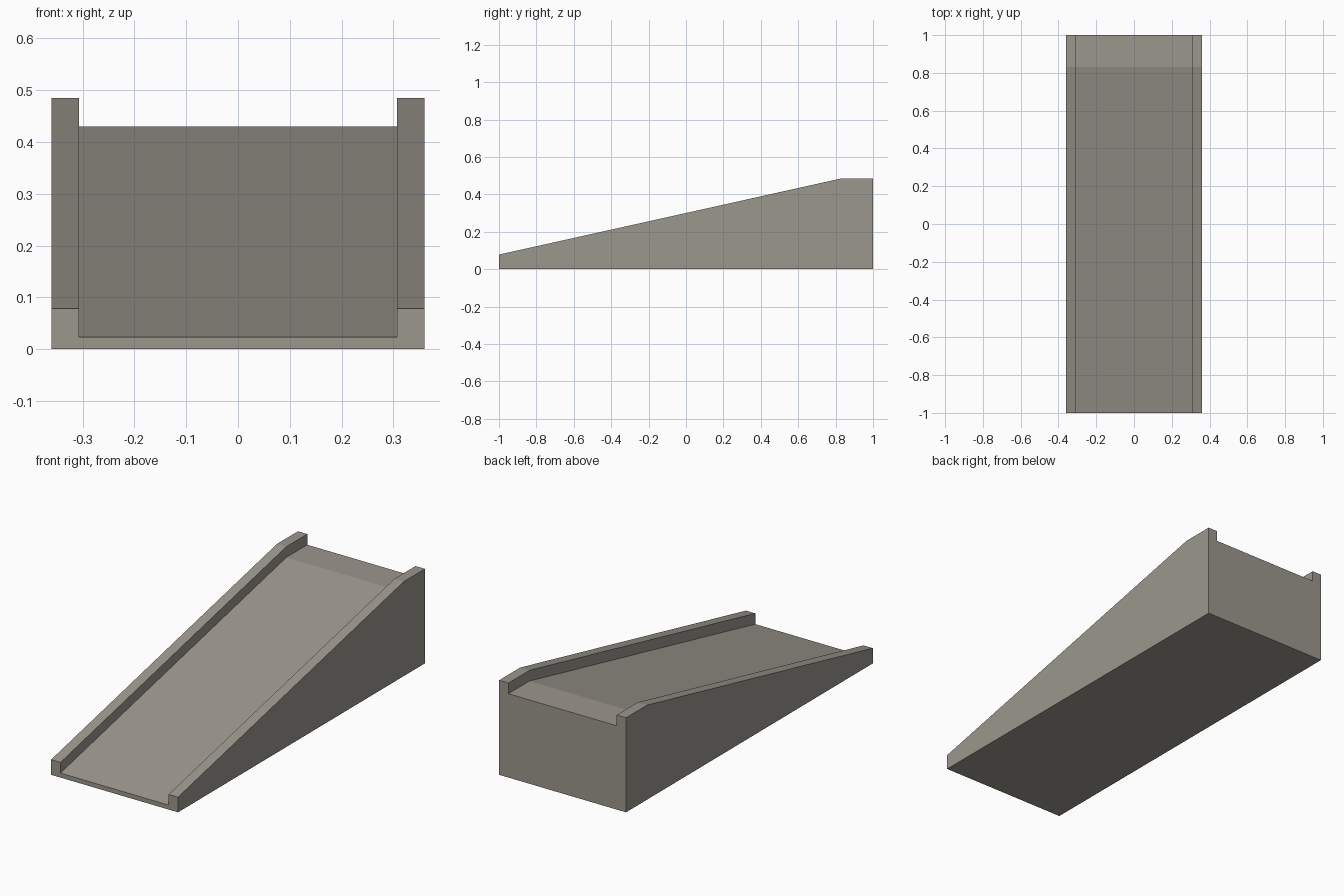
import bpy, bmesh

if "Cube" in bpy.data.objects:
    bpy.data.objects.remove(bpy.data.objects["Cube"])

HALF_W = 0.36      # outer half width
DECK_W = 0.307     # half width between the curbs
CURB = 0.055       # curb height above the deck
STATIONS = [(-1.0, 0.023), (0.83, 0.43), (1.0, 0.43)]   # (y, deck height)

stone = bpy.data.materials.new("warm_grey")
stone.diffuse_color = (0.33, 0.31, 0.27, 1)
stone.use_nodes = True
stone.node_tree.nodes["Principled BSDF"].inputs["Base Color"].default_value = stone.diffuse_color


def section(bm, y, deck):
    """Channel-shaped cross-section: deck with a raised curb on each side."""
    top = deck + CURB
    half = [(HALF_W, 0), (HALF_W, top), (DECK_W, top), (DECK_W, deck)]
    outline = half + [(-x, z) for x, z in reversed(half)]
    return [bm.verts.new((x, y, z)) for x, z in outline]


# Ramp with level landing, lofted through the sections
bm = bmesh.new()
rings = [section(bm, y, d) for y, d in STATIONS]
for a, b in zip(rings, rings[1:]):
    for i in range(1, 8):
        j = (i + 1) % 8
        if i < 7:
            bm.faces.new((a[i], a[j], b[j], b[i]))
    bm.faces.new((a[0], a[1], b[1], b[0]))

# Underside
bm.faces.new([r[0] for r in rings] + [r[7] for r in reversed(rings)])

# End caps: two curb sides and the block below the deck
for r in (rings[0], rings[-1]):
    bm.faces.new((r[0], r[1], r[2], r[3]))
    bm.faces.new((r[4], r[5], r[6], r[7]))
    bm.faces.new((r[0], r[3], r[4], r[7]))

bmesh.ops.recalc_face_normals(bm, faces=bm.faces[:])
mesh = bpy.data.meshes.new("ramp")
bm.to_mesh(mesh)
bm.free()
mesh.materials.append(stone)
bpy.context.collection.objects.link(bpy.data.objects.new("ramp", mesh))
